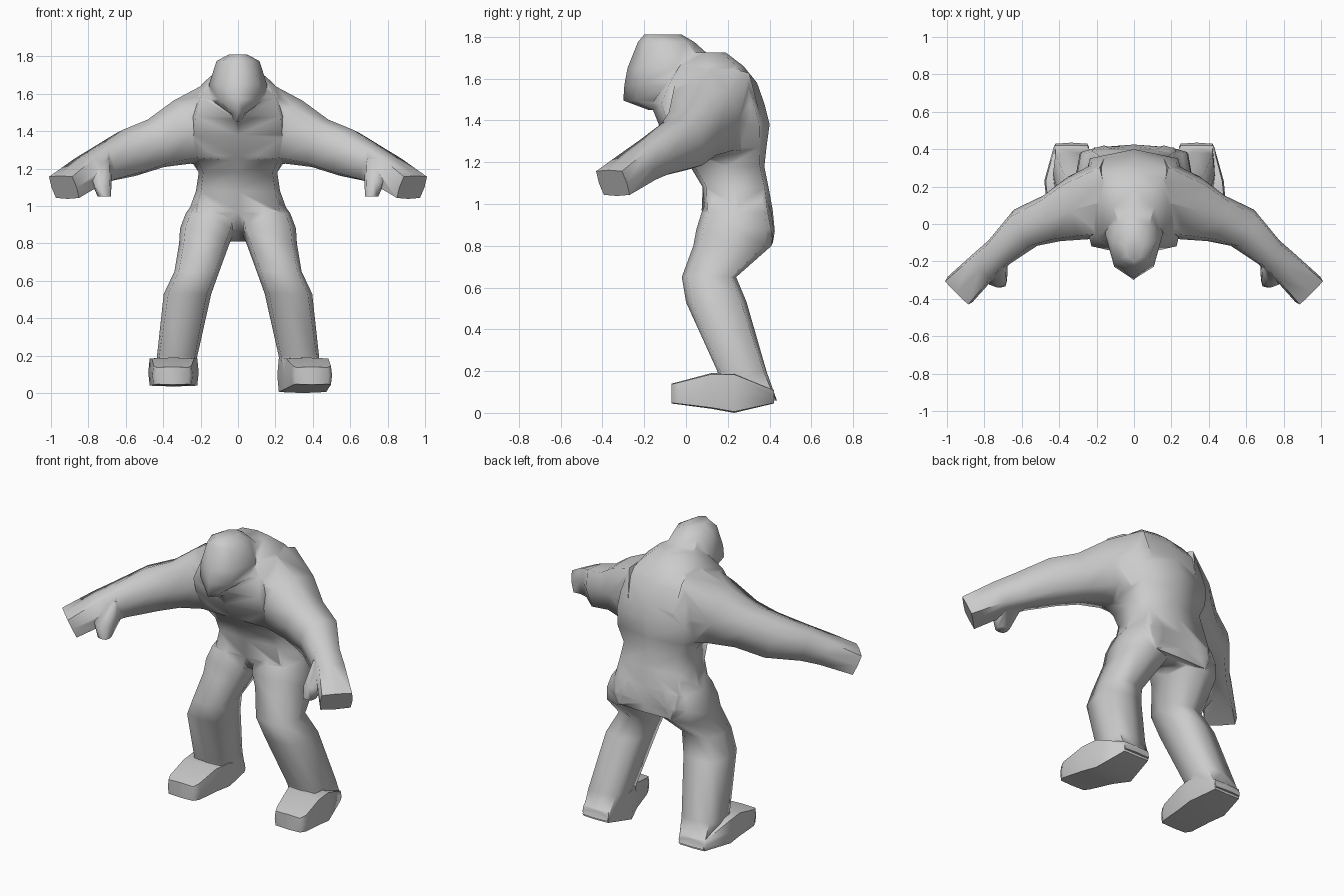
import bpy, bmesh, math
from mathutils import Vector

if "Cube" in bpy.data.objects:
    bpy.data.objects.remove(bpy.data.objects["Cube"])

N = 8


def ring(c, u, v, box=1.15):
    """Eight-sided section; box 1 is round, 1.41 is a full rectangle."""
    pts = []
    for i in range(N):
        t = 2 * math.pi * i / N
        x = max(-1, min(1, math.cos(t) * box))
        y = max(-1, min(1, math.sin(t) * box))
        pts.append(Vector(c) + Vector(u) * x + Vector(v) * y)
    return pts


def loft(name, rings):
    bm = bmesh.new()
    rows = [[bm.verts.new(p) for p in r] for r in rings]
    for a, b in zip(rows, rows[1:]):
        for i in range(N):
            j = (i + 1) % N
            bm.faces.new((a[i], a[j], b[j], b[i]))
    bm.faces.new(rows[0])
    bm.faces.new(rows[-1])
    bmesh.ops.recalc_face_normals(bm, faces=bm.faces)
    me = bpy.data.meshes.new(name)
    bm.to_mesh(me)
    bm.free()
    ob = bpy.data.objects.new(name, me)
    bpy.context.collection.objects.link(ob)
    return ob


def level(s, cx, z, y0, y1, a, box=1.15):
    """Horizontal section from y0 to y1 with half width a."""
    return ring((s * cx, (y0 + y1) / 2, z), (a, 0, 0), (0, (y1 - y0) / 2, 0), box)


def upright(s, cx, y, z0, z1, a, box=1.33):
    """Section facing along y."""
    return ring((s * cx, y, (z0 + z1) / 2), (a, 0, 0), (0, 0, (z1 - z0) / 2), box)


def tube(s, path):
    """Sections square to a path of (x, y, z, half width, half height, box)."""
    pts = [Vector((s * p[0], p[1], p[2])) for p in path]
    out = []
    for i, p in enumerate(path):
        t = (pts[min(i + 1, len(pts) - 1)] - pts[max(i - 1, 0)]).normalized()
        u = t.cross(Vector((0, 0, 1))).normalized()
        out.append(ring(pts[i], u * p[3], u.cross(t) * p[4], p[5]))
    return out


# torso: hips, waist, hunched chest and shoulders
body = loft("body", [level(1, 0, *q) for q in (
    (0.81, 0.32, 0.415, 0.20, 1.3), (0.87, 0.14, 0.425, 0.24, 1.25), (0.97, 0.075, 0.415, 0.265, 1.2),
    (1.08, 0.08, 0.395, 0.225, 1.25), (1.18, 0.02, 0.375, 0.21, 1.25), (1.27, -0.05, 0.385, 0.27, 1.2),
    (1.38, -0.13, 0.40, 0.29), (1.48, -0.17, 0.375, 0.28), (1.58, -0.12, 0.34, 0.25),
    (1.66, -0.06, 0.275, 0.185), (1.725, 0.0, 0.19, 0.11))])

# head: pointed face, chin down on the chest
parts = [loft("head", [level(1, 0, *q, 1.0) for q in (
    (1.81, -0.20, -0.02, 0.05), (1.775, -0.23, 0.04, 0.115), (1.65, -0.28, 0.18, 0.155),
    (1.57, -0.295, 0.16, 0.15), (1.495, -0.30, 0.10, 0.05), (1.45, -0.18, 0.08, 0.03))])]

for s, toe, lift in ((1, 0.395, 0.0), (-1, 0.35, 0.035)):
    # arm with mitten hand
    parts.append(loft("arm", tube(s, (
        (0.10, 0.14, 1.435, 0.22, 0.24, 1.15), (0.30, 0.085, 1.395, 0.175, 0.175, 1.15),
        (0.44, 0.03, 1.335, 0.13, 0.135, 1.15), (0.58, -0.02, 1.285, 0.115, 0.13, 1.15),
        (0.72, -0.15, 1.225, 0.085, 0.10, 1.2), (0.80, -0.22, 1.185, 0.085, 0.085, 1.25),
        (0.93, -0.35, 1.10, 0.095, 0.068, 1.3)))))
    # thumb
    parts.append(loft("thumb", [level(s, *q) for q in (
        (0.73, 1.25, -0.25, -0.11, 0.05), (0.73, 1.13, -0.34, -0.17, 0.055),
        (0.715, 1.05, -0.34, -0.27, 0.035))]))
    # leg down to the heel
    parts.append(loft("leg", [level(s, *q) for q in (
        (0.12, 1.06, 0.12, 0.37, 0.09), (0.145, 0.96, 0.075, 0.41, 0.135),
        (0.16, 0.88, 0.05, 0.42, 0.15), (0.18, 0.80, 0.035, 0.41, 0.135),
        (0.22, 0.65, -0.02, 0.24, 0.12), (0.27, 0.53, 0.0, 0.29, 0.127),
        (0.325, 0.20, 0.15, 0.385, 0.108, 1.25), (0.335, 0.06, 0.18, 0.435, 0.09, 1.35))]))
    # foot
    parts.append(loft("foot", [upright(s, *q) for q in (
        (0.335, 0.42, 0.045, 0.11, 0.092), (0.345, 0.23, lift, 0.19, 0.135),
        ((toe + 0.345) / 2, 0.12, 0.02 + lift / 2, 0.19, 0.12),
        (toe, -0.03, 0.04, 0.15, 0.108), (toe, -0.07, 0.045, 0.14, 0.09))]))

# weld everything into one skin
for p in parts:
    m = body.modifiers.new("union", "BOOLEAN")
    m.operation = "UNION"
    m.solver = "EXACT"
    m.object = p
deps = bpy.context.evaluated_depsgraph_get()
skin = bpy.data.meshes.new_from_object(body.evaluated_get(deps))
body.modifiers.clear()
body.data = skin
for p in parts:
    bpy.data.objects.remove(p)

bpy.ops.object.select_all(action="DESELECT")
body.select_set(True)
bpy.context.view_layer.objects.active = body
bpy.ops.object.shade_smooth_by_angle(angle=math.radians(75))
